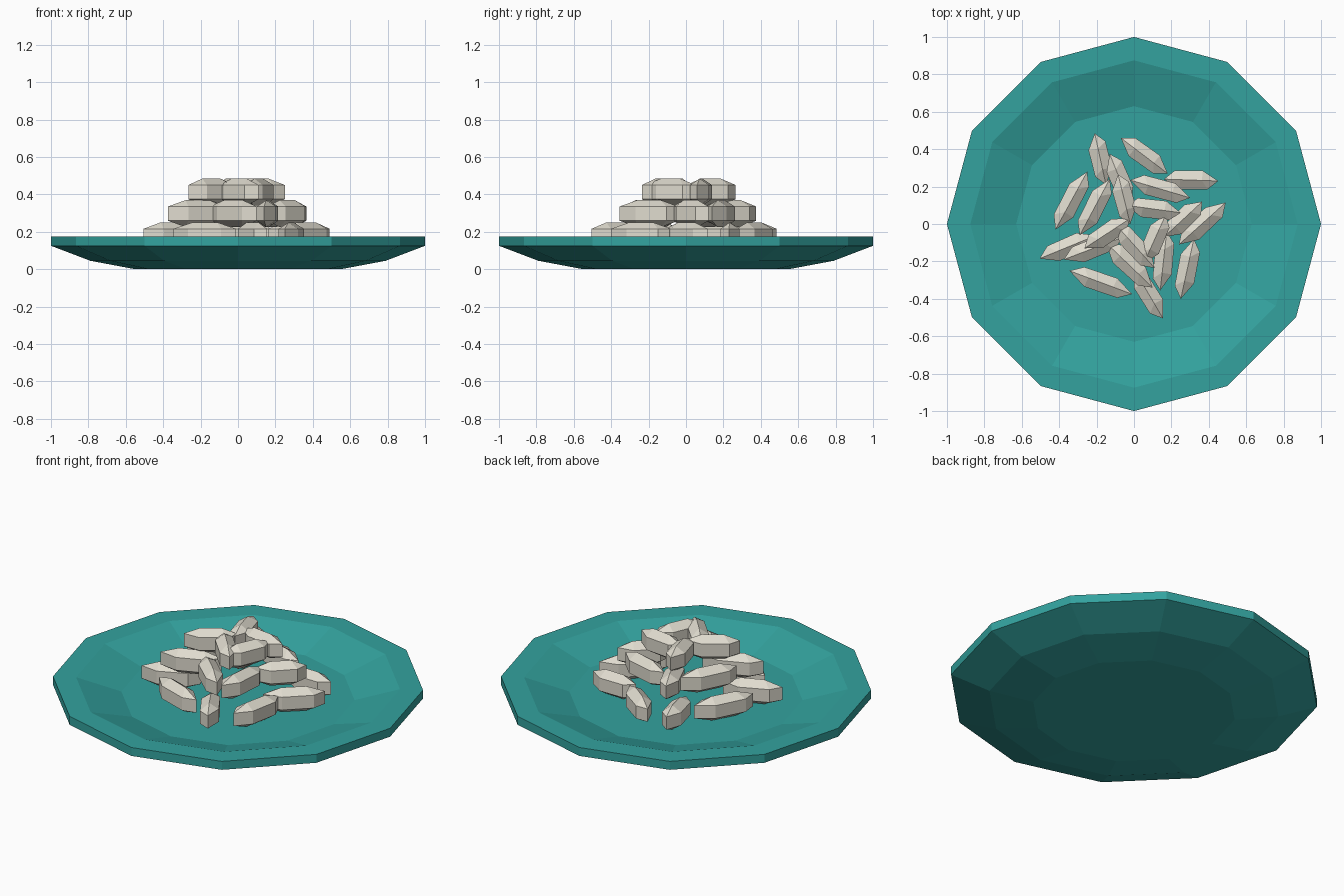
import bpy, bmesh, math
from mathutils import Vector

if "Cube" in bpy.data.objects:
    bpy.data.objects.remove(bpy.data.objects["Cube"])


def material(name, rgb):
    m = bpy.data.materials.new(name)
    m.diffuse_color = (*rgb, 1)
    m.use_nodes = True
    m.node_tree.nodes["Principled BSDF"].inputs["Base Color"].default_value = m.diffuse_color
    return m


TEAL = material("teal glaze", (0.033, 0.365, 0.345))
CREAM = material("cream dough", (0.74, 0.71, 0.62))


def finish(name, bm, mat):
    bmesh.ops.recalc_face_normals(bm, faces=bm.faces)
    me = bpy.data.meshes.new(name)
    bm.to_mesh(me)
    bm.free()
    me.materials.append(mat)
    ob = bpy.data.objects.new(name, me)
    bpy.context.collection.objects.link(ob)
    return ob


# Plate: twelve-sided lathe, profile from foot to rim to floor
def plate():
    profile = [(0.55, 0), (0.79, 0.045), (1, 0.125), (1, 0.175), (0.875, 0.175), (0.63, 0.1)]
    n = 12
    bm = bmesh.new()
    rings = [[bm.verts.new((r * math.cos(2 * math.pi * i / n), r * math.sin(2 * math.pi * i / n), z))
              for i in range(n)] for r, z in profile]
    for a, b in zip(rings, rings[1:]):
        for i in range(n):
            j = (i + 1) % n
            bm.faces.new((a[i], a[j], b[j], b[i]))
    bm.faces.new(rings[0])
    bm.faces.new(rings[-1])
    finish("plate", bm, TEAL)


# Food piece: pointed six-sided body with a ridge above and below
def piece(name, x0, y0, x1, y1, z):
    a, b = Vector((x0, y0, 0)), Vector((x1, y1, 0))
    mid, half = (a + b) / 2, (b - a) / 2
    side = Vector((-half.y, half.x, 0)).normalized() * 0.052
    outline = [(-1, 0), (-0.42, -1), (0.62, -0.9), (1, 0), (0.42, 1), (-0.62, 0.9)]
    bm = bmesh.new()

    def at(u, v, h):
        return bm.verts.new(mid + half * u + side * v + Vector((0, 0, z + h)))

    walls = []
    for s in (1, -1):
        ring = [at(u, v, s * 0.038) for u, v in outline]
        p, q = at(-0.4, 0, s * 0.072), at(0.4, 0, s * 0.072)
        for f in ((0, 1, p), (1, 2, q, p), (2, 3, q), (3, 4, q), (4, 5, p, q), (5, 0, p)):
            bm.faces.new([ring[k] if isinstance(k, int) else k for k in f])
        walls.append(ring)
    top, low = walls
    for i in range(6):
        j = (i + 1) % 6
        bm.faces.new((low[i], low[j], top[j], top[i]))
    finish(name, bm, CREAM)


# Three stacked layers, each piece given by its two tips
layers = [
    ("lower_piece", 0.178, [
        (-.42, -.03, -.25, .28), (-.21, .485, -.15, .21), (-.07, .46, .18, .27),
        (.16, .24, .45, .23), (.24, -.11, .49, .115), (.25, -.4, .32, -.08),
        (0, -.24, .155, -.505), (-.345, -.25, -.01, -.375), (-.505, -.185, -.2, -.06)]),
    ("middle_piece", 0.297, [
        (-.29, -.06, -.13, .24), (-.13, .375, -.02, .1), (-.02, .235, .3, .14),
        (.16, -.07, .365, .12), (.14, -.355, .175, -.04), (-.15, -.1, .1, -.34),
        (-.375, -.19, -.06, -.07)]),
    ("upper_piece", 0.412, [
        (-.085, .265, -.02, 0), (-.04, .1, .25, .06), (.05, -.215, .17, .05),
        (-.1, 0, .11, -.235), (-.265, -.13, -.02, .03)]),
]

plate()
for name, z, tips in layers:
    for i, t in enumerate(tips):
        piece(f"{name}_{i + 1}", *t, z)
